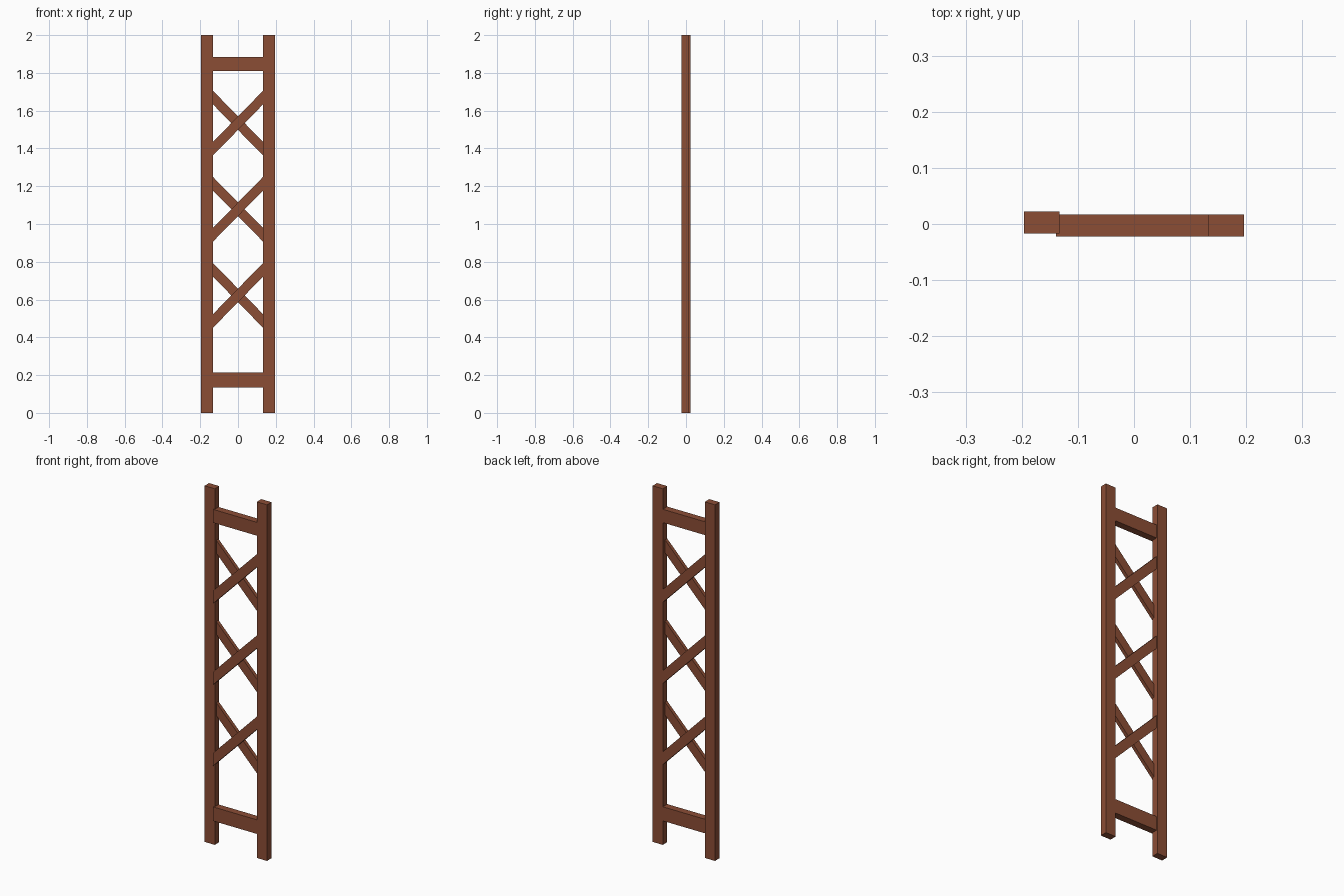
import bpy
import bmesh

if "Cube" in bpy.data.objects:
    bpy.data.objects.remove(bpy.data.objects["Cube"])

wood = bpy.data.materials.new("brown wood")
wood.diffuse_color = (0.26, 0.075, 0.036, 1)
wood.use_nodes = True
wood.node_tree.nodes["Principled BSDF"].inputs["Base Color"].default_value = wood.diffuse_color

IN, OUT = 0.1327, 0.196        # inner and outer x of the posts
LEFT = -0.1387                 # rails and braces run slightly into the left post
FRONT, MID, BACK = -0.0227, -0.003, 0.0167


def plank(name, outline, y0, y1):
    """Extrude an x-z outline from y0 to y1."""
    bm = bmesh.new()
    face = bm.faces.new([bm.verts.new((x, y0, z)) for x, z in outline])
    ext = bmesh.ops.extrude_face_region(bm, geom=[face])
    verts = [v for v in ext["geom"] if isinstance(v, bmesh.types.BMVert)]
    bmesh.ops.translate(bm, verts=verts, vec=(0, y1 - y0, 0))
    bmesh.ops.recalc_face_normals(bm, faces=bm.faces)
    mesh = bpy.data.meshes.new(name)
    bm.to_mesh(mesh)
    bm.free()
    mesh.materials.append(wood)
    bpy.context.collection.objects.link(bpy.data.objects.new(name, mesh))


def box(name, x0, x1, z0, z1, y0, y1):
    plank(name, [(x0, z0), (x1, z0), (x1, z1), (x0, z1)], y0, y1)


# Upright posts, the left one set slightly further back
box("left_post", -OUT, -IN, 0, 2, -0.0167, 0.0227)
box("right_post", IN, OUT, 0, 2, FRONT, BACK)

# Horizontal rails
box("bottom_rail", LEFT, IN, 0.135, 0.214, FRONT, BACK)
box("top_rail", LEFT, IN, 1.81, 1.885, FRONT, BACK)

# Crossed braces: rising one in front, falling one behind, ends cut upright
HALF = 0.036
for i in range(3):
    zc = 0.622 + 0.456 * i
    for name, slope, y0, y1 in (("front_brace", 1.02, FRONT, MID),
                                ("back_brace", -1.02, MID, BACK)):
        za, zb = zc + slope * LEFT, zc + slope * IN
        plank(f"{name}_{i + 1}", [(LEFT, za - HALF), (IN, zb - HALF),
                                  (IN, zb + HALF), (LEFT, za + HALF)], y0, y1)
